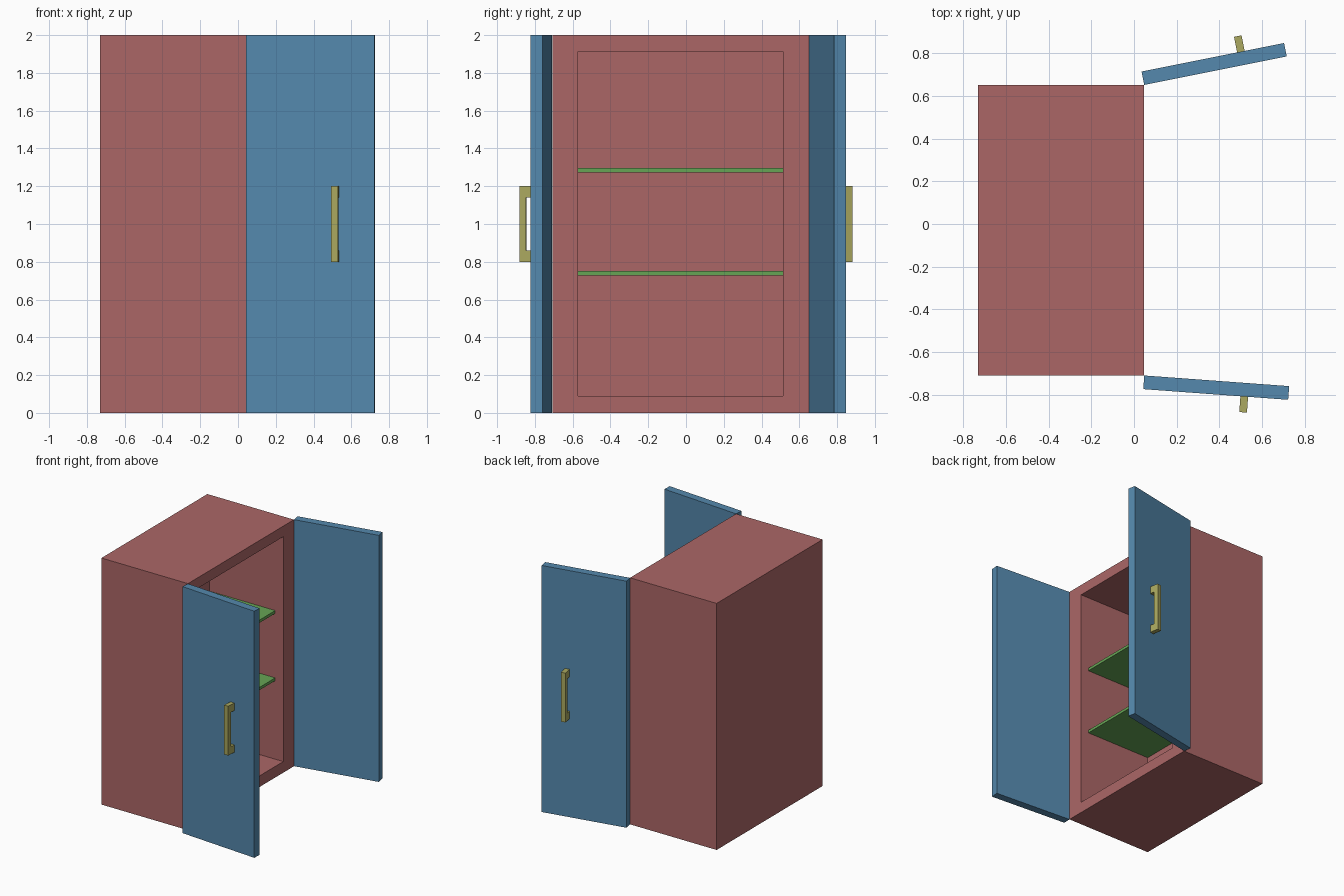
import bpy, bmesh
from math import radians
from mathutils import Matrix

if "Cube" in bpy.data.objects:
    bpy.data.objects.remove(bpy.data.objects["Cube"])


def material(name, rgb):
    m = bpy.data.materials.new(name)
    m.diffuse_color = (*rgb, 1)
    m.use_nodes = True
    m.node_tree.nodes["Principled BSDF"].inputs["Base Color"].default_value = m.diffuse_color
    return m


RED = material("cabinet_red", (0.41, 0.134, 0.134))
BLUE = material("door_blue", (0.089, 0.248, 0.417))
GREEN = material("shelf_green", (0.134, 0.375, 0.091))
OLIVE = material("handle_olive", (0.404, 0.393, 0.115))


def add_box(bm, lo, hi):
    size = [b - a for a, b in zip(lo, hi)]
    mid = [(a + b) / 2 for a, b in zip(lo, hi)]
    mat = Matrix.Translation(mid) @ Matrix.Diagonal((*size, 1))
    bmesh.ops.create_cube(bm, size=1, matrix=mat)


def finish(bm, name, mat):
    bmesh.ops.recalc_face_normals(bm, faces=bm.faces)
    me = bpy.data.meshes.new(name)
    bm.to_mesh(me)
    bm.free()
    me.materials.append(mat)
    ob = bpy.data.objects.new(name, me)
    bpy.context.collection.objects.link(ob)
    return ob


# Cabinet carcass: a box whose +x face is inset and pushed in
FRONT, INNER_BACK = 0.047, -0.615
Y0, Y1, Z0, Z1 = -0.571, 0.513, 0.09, 1.914
bm = bmesh.new()
add_box(bm, (-0.73, -0.708, 0), (FRONT, 0.65, 2))
bm.faces.ensure_lookup_table()
face = max(bm.faces, key=lambda f: f.calc_center_median().x)
bmesh.ops.inset_region(bm, faces=[face], thickness=0.09)
for v in face.verts:
    v.co.y = Y0 if v.co.y < 0 else Y1
    v.co.z = Z0 if v.co.z < 1 else Z1
pocket = bmesh.ops.extrude_discrete_faces(bm, faces=[face])["faces"][0]
for v in pocket.verts:
    v.co.x = INNER_BACK
finish(bm, "cabinet_body", RED)

# Two inner shelves
for name, z in (("lower_shelf", 0.727), ("upper_shelf", 1.273)):
    bm = bmesh.new()
    add_box(bm, (INNER_BACK, Y0, z), (-0.025, Y1, z + 0.023))
    finish(bm, name, GREEN)

# Open doors with bracket handles; local x runs from the hinge, side points outward
THICK = 0.064
for name, side, hinge_y, angle in (("left_door", -1, -0.709, -4.2),
                                   ("right_door", 1, 0.651, 11.3)):
    place = Matrix.Translation((0.048, hinge_y, 0)) @ Matrix.Rotation(radians(angle), 4, 'Z')

    def span(x0, x1, d0, d1, z0, z1):
        ys = sorted((side * d0, side * d1))
        return (x0, ys[0], z0), (x1, ys[1], z1)

    bm = bmesh.new()
    add_box(bm, *span(0, 0.68, 0, THICK, 0, 2))
    finish(bm, name, BLUE).matrix_world = place

    # Handle: C profile in the depth/height plane, extruded across its width
    profile = [(THICK, 0.8), (0.138, 0.8), (0.138, 1.2), (THICK, 1.2),
               (THICK, 1.14), (0.102, 1.14), (0.102, 0.86), (THICK, 0.86)]
    bm = bmesh.new()
    f = bm.faces.new([bm.verts.new((0.456, side * d, z)) for d, z in profile])
    ext = bmesh.ops.extrude_face_region(bm, geom=[f])["geom"]
    bmesh.ops.translate(bm, vec=(0.036, 0, 0),
                        verts=[g for g in ext if isinstance(g, bmesh.types.BMVert)])
    finish(bm, name + "_handle", OLIVE).matrix_world = place
